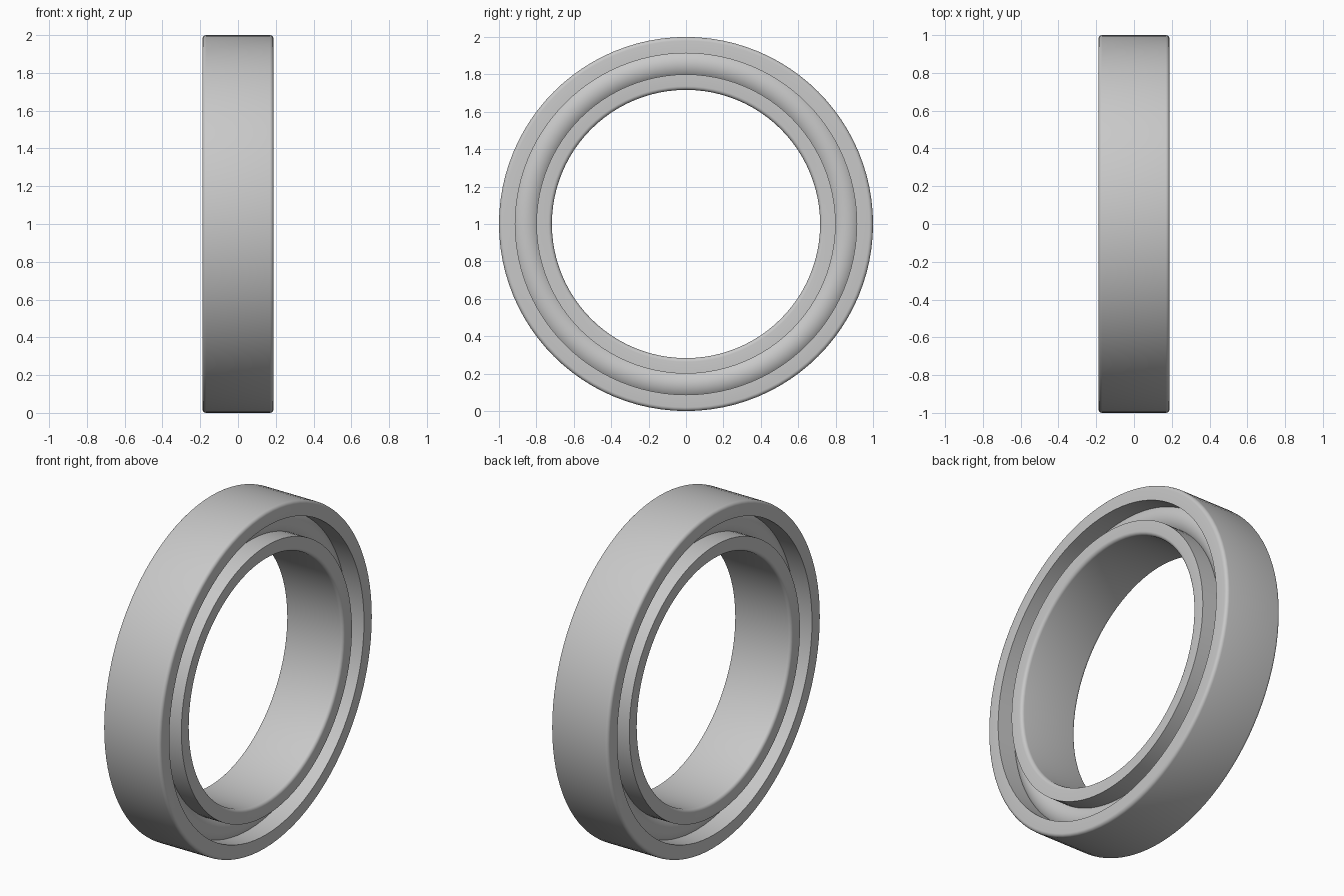
import bpy, bmesh, math

cube = bpy.data.objects.get("Cube")
if cube:
    bpy.data.objects.remove(cube, do_unlink=True)

SEGMENTS = 96
HALF_WIDTH = 0.188
FILLET = 0.02

steel = bpy.data.materials.new("light grey steel")
steel.use_nodes = True
colour = (0.58, 0.58, 0.58, 1)
steel.diffuse_color = colour
steel.node_tree.nodes["Principled BSDF"].inputs["Base Color"].default_value = colour


def lathe(name, profile):
    """Revolve a closed (x, radius) profile around the x axis."""
    bm = bmesh.new()
    rings = []
    for i in range(SEGMENTS):
        a = 2 * math.pi * i / SEGMENTS
        rings.append([bm.verts.new((x, r * math.cos(a), 1 + r * math.sin(a)))
                      for x, r in profile])
    n = len(profile)
    for i in range(SEGMENTS):
        here, there = rings[i], rings[(i + 1) % SEGMENTS]
        for j in range(n):
            k = (j + 1) % n
            bm.faces.new((here[j], here[k], there[k], there[j]))
    bmesh.ops.recalc_face_normals(bm, faces=bm.faces)
    mesh = bpy.data.meshes.new(name)
    bm.to_mesh(mesh)
    bm.free()
    mesh.materials.append(steel)
    obj = bpy.data.objects.new(name, mesh)
    bpy.context.collection.objects.link(obj)
    bpy.ops.object.select_all(action='DESELECT')
    obj.select_set(True)
    bpy.context.view_layer.objects.active = obj
    bpy.ops.object.shade_smooth_by_angle(angle=math.radians(35))
    return obj


def race_profile(land, wall):
    """Rectangular section with sharp land edges and rounded wall edges."""
    side = 1 if wall > land else -1
    arc = []
    for i in range(6):
        a = math.pi / 2 * i / 5
        arc.append((HALF_WIDTH - FILLET + FILLET * math.cos(a),
                    wall - side * FILLET * (1 - math.sin(a))))
    right = [(HALF_WIDTH, land)] + arc
    return right + [(-x, r) for x, r in reversed(right)]


# Outer and inner races
lathe("outer_race", race_profile(0.913, 1.0))
lathe("inner_race", race_profile(0.80, 0.717))

# Rounded rolling band seated between the races
TUBE = 0.095
lathe("rolling_band", [(TUBE * math.cos(2 * math.pi * i / 40),
                        0.8565 + TUBE * math.sin(2 * math.pi * i / 40))
                       for i in range(40)])
